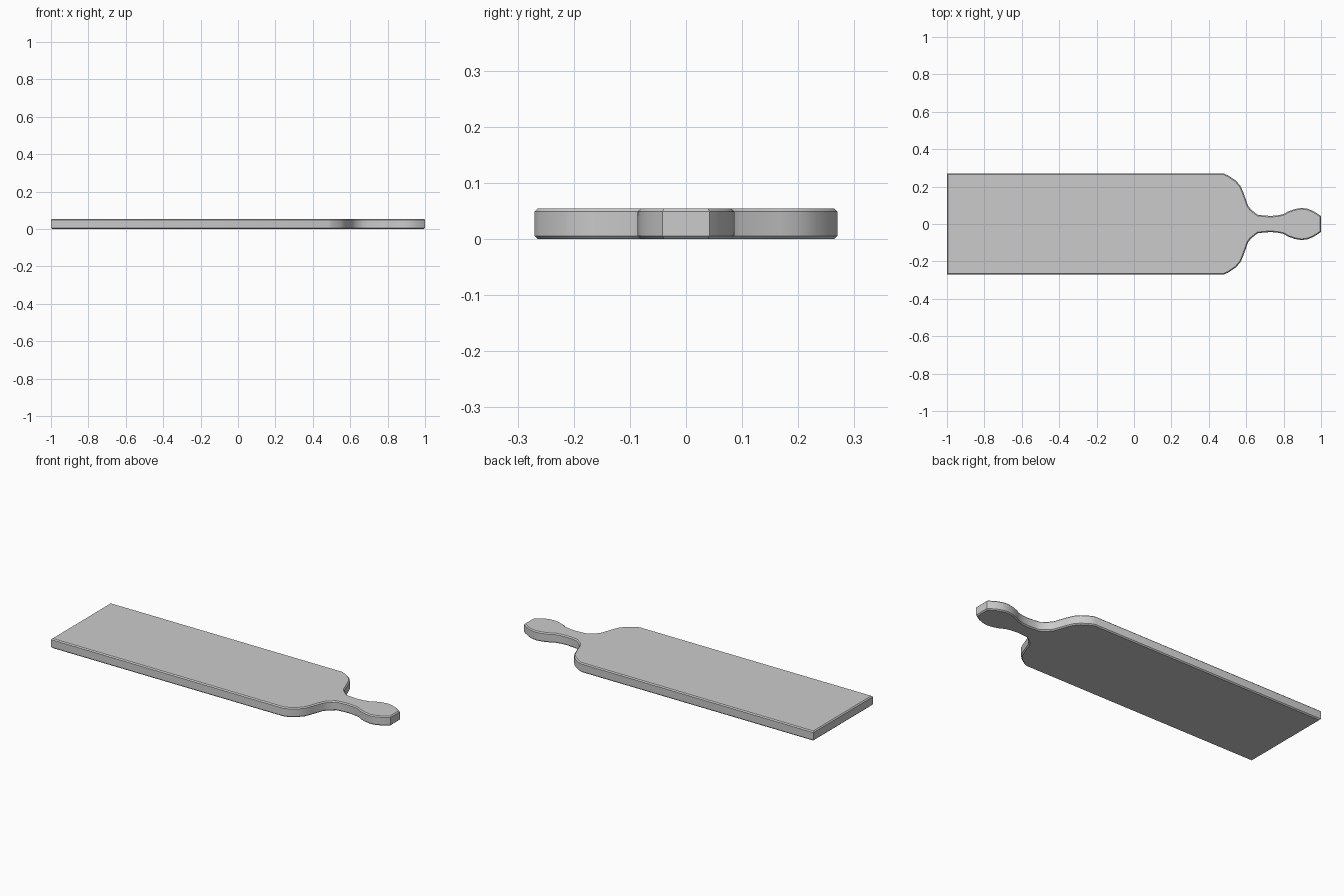
import bpy, bmesh

if "Cube" in bpy.data.objects:
    bpy.data.objects.remove(bpy.data.objects["Cube"])

THICK = 0.055
BEVEL = 0.006

# Upper half of the outline: blade end, shoulder, neck, handle knob
half = [(-1.0, 0.27), (0.48, 0.27), (0.503, 0.26), (0.545, 0.232), (0.57, 0.203),
        (0.585, 0.168), (0.61, 0.098), (0.625, 0.078), (0.66, 0.05), (0.69, 0.046),
        (0.73, 0.043), (0.765, 0.046), (0.80, 0.053), (0.823, 0.067), (0.86, 0.08),
        (0.897, 0.086), (0.93, 0.081), (0.957, 0.07), (0.985, 0.053), (1.0, 0.042)]
outline = half + [(x, -y) for x, y in reversed(half)]

# Board: extruded outline
bm = bmesh.new()
base = bm.faces.new([bm.verts.new((x, y, 0)) for x, y in outline])
ext = bmesh.ops.extrude_face_region(bm, geom=[base], use_keep_orig=True)
for v in ext["geom"]:
    if isinstance(v, bmesh.types.BMVert):
        v.co.z = THICK
bmesh.ops.recalc_face_normals(bm, faces=bm.faces[:])

# Small chamfer around the top and bottom rims
rims = [e for e in bm.edges if abs(e.verts[0].co.z - e.verts[1].co.z) < 1e-5]
bmesh.ops.bevel(bm, geom=rims, offset=BEVEL, offset_type='OFFSET',
                segments=1, profile=0.5, affect='EDGES')
bmesh.ops.recalc_face_normals(bm, faces=bm.faces[:])

mesh = bpy.data.meshes.new("serving_board")
bm.to_mesh(mesh)
bm.free()
board = bpy.data.objects.new("serving_board", mesh)
bpy.context.collection.objects.link(board)

# Smooth curved sides, sharp rims
bpy.context.view_layer.objects.active = board
board.select_set(True)
bpy.ops.object.shade_smooth_by_angle(angle=0.6)
